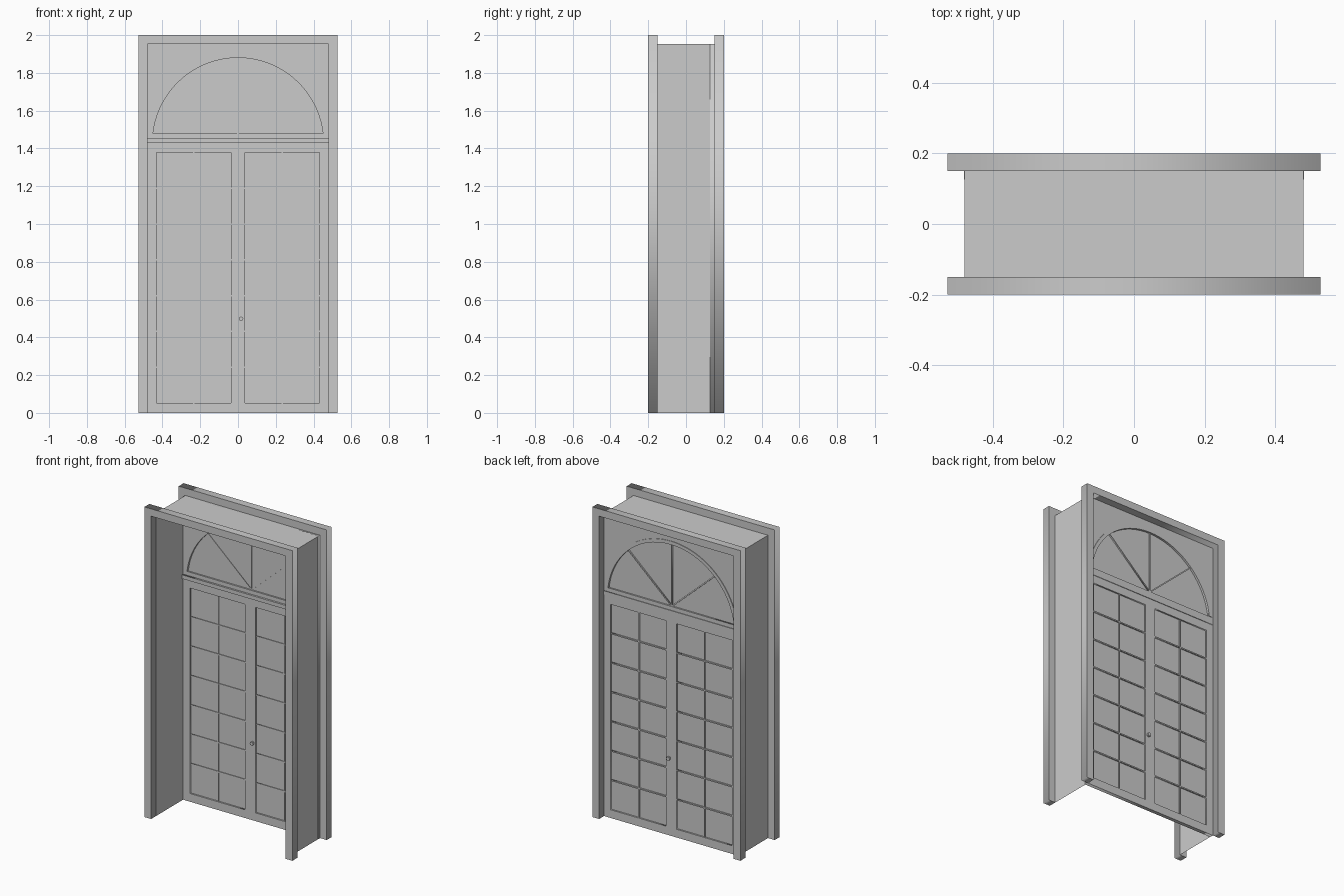
import bpy, math

if "Cube" in bpy.data.objects:
    bpy.data.objects.remove(bpy.data.objects["Cube"])

W, H = 0.528, 2.0          # outer half width and height
JW, JH = 0.48, 1.953       # opening half width and height
BASE, RISE = 1.48, 1.427   # fanlight sill height and arc centre height


def link(name, data):
    ob = bpy.data.objects.new(name, data)
    bpy.context.collection.objects.link(ob)
    return ob


def slab(name, loops, y0, y1):
    """Flat x-z outlines (inner loops become holes) extruded from y0 to y1."""
    cu = bpy.data.curves.new(name, 'CURVE')
    cu.dimensions = '2D'
    cu.fill_mode = 'BOTH'
    cu.extrude = (y1 - y0) / 2
    for pts in loops:
        sp = cu.splines.new('POLY')
        sp.points.add(len(pts) - 1)
        for p, (x, z) in zip(sp.points, pts):
            p.co = (x, z, 0, 1)
        sp.use_cyclic_u = True
    tmp = link(name + "_outline", cu)
    bpy.context.view_layer.update()
    dg = bpy.context.evaluated_depsgraph_get()
    me = bpy.data.meshes.new_from_object(tmp.evaluated_get(dg))
    bpy.data.objects.remove(tmp)
    ob = link(name, me)
    ob.rotation_euler.x = math.pi / 2
    ob.location.y = (y0 + y1) / 2
    return ob


def rect(x0, x1, z0, z1):
    return [(x0, z0), (x1, z0), (x1, z1), (x0, z1)]


def arc(r, n=40):
    a = math.asin((BASE - RISE) / r)
    return [(r * math.cos(a + (math.pi - 2 * a) * i / n),
             RISE + r * math.sin(a + (math.pi - 2 * a) * i / n)) for i in range(n + 1)]


def bar(name, p, q, w, y0, y1):
    """Straight glazing bar of width w between two x-z points."""
    dx, dz = q[0] - p[0], q[1] - p[1]
    d = math.hypot(dx, dz)
    nx, nz = -dz / d * w / 2, dx / d * w / 2
    return slab(name, [[(p[0] + nx, p[1] + nz), (p[0] - nx, p[1] - nz),
                        (q[0] - nx, q[1] - nz), (q[0] + nx, q[1] + nz)]], y0, y1)


# Front and back casings
casing = [(-W, 0), (-JW, 0), (-JW, JH), (JW, JH), (JW, 0), (W, 0), (W, H), (-W, H)]
slab("front_casing", [casing], -0.2, -0.15)
slab("back_casing", [casing], 0.15, 0.2)

# Thin jamb lining joining the casings
path = [(-JW, 0), (-JW, JH), (JW, JH), (JW, 0)]
verts = [(x, y, z) for y in (-0.15, 0.15) for x, z in path]
me = bpy.data.meshes.new("jamb_lining")
me.from_pydata(verts, [], [(i, i + 1, i + 5, i + 4) for i in range(3)])
link("jamb_lining", me)

# Door and fanlight panel with glazed openings
DF, DB = 0.126, 0.15
Z0, Z1 = 0.053, 1.378
panes = [rect(-0.432, -0.037, Z0, Z1), rect(0.037, 0.432, Z0, Z1)]
slab("door_panel", [rect(-JW - 0.001, JW + 0.001, 0, JH)] + panes + [arc(0.453)], DF, DB)

# Glass
for side, p in zip(("left", "right"), panes):
    slab(side + "_glass", [p], 0.136, 0.140)
slab("fanlight_glass", [arc(0.453)], 0.136, 0.140)

# Glazing bars of both door leaves
for side, s in (("left", -1), ("right", 1)):
    bar(side + "_upright_bar", (s * 0.2345, Z0), (s * 0.2345, Z1), 0.008, 0.133, 0.147)
    for i in range(1, 7):
        z = Z0 + (Z1 - Z0) * i / 7
        bar(f"{side}_cross_bar_{i}", (s * 0.037, z), (s * 0.432, z), 0.008, 0.132, 0.148)

# Fanlight spokes
for i, ang in enumerate((42, 90, 138)):
    a = math.radians(ang)
    d = RISE - BASE
    r = d * math.sin(a) + math.sqrt(0.453 ** 2 - (d * math.cos(a)) ** 2)
    bar(f"fanlight_spoke_{i + 1}", (0, BASE),
        (r * math.cos(a), BASE + r * math.sin(a)), 0.008, 0.133, 0.147)

# Raised arch moulding and transom ledge
slab("arch_moulding", [arc(0.475) + arc(0.453)[::-1]], DF - 0.004, DB + 0.004)
slab("transom_ledge", [rect(-JW, JW, 1.43, 1.455)], DF - 0.012, DB + 0.004)

# Small faceted knob on each face
for name, y in (("front_knob", DF - 0.006), ("back_knob", DB + 0.006)):
    bpy.ops.mesh.primitive_cylinder_add(vertices=8, radius=0.012, depth=0.014,
                                        location=(0.016, y, 0.498),
                                        rotation=(math.pi / 2, 0, 0))
    bpy.context.object.name = name
